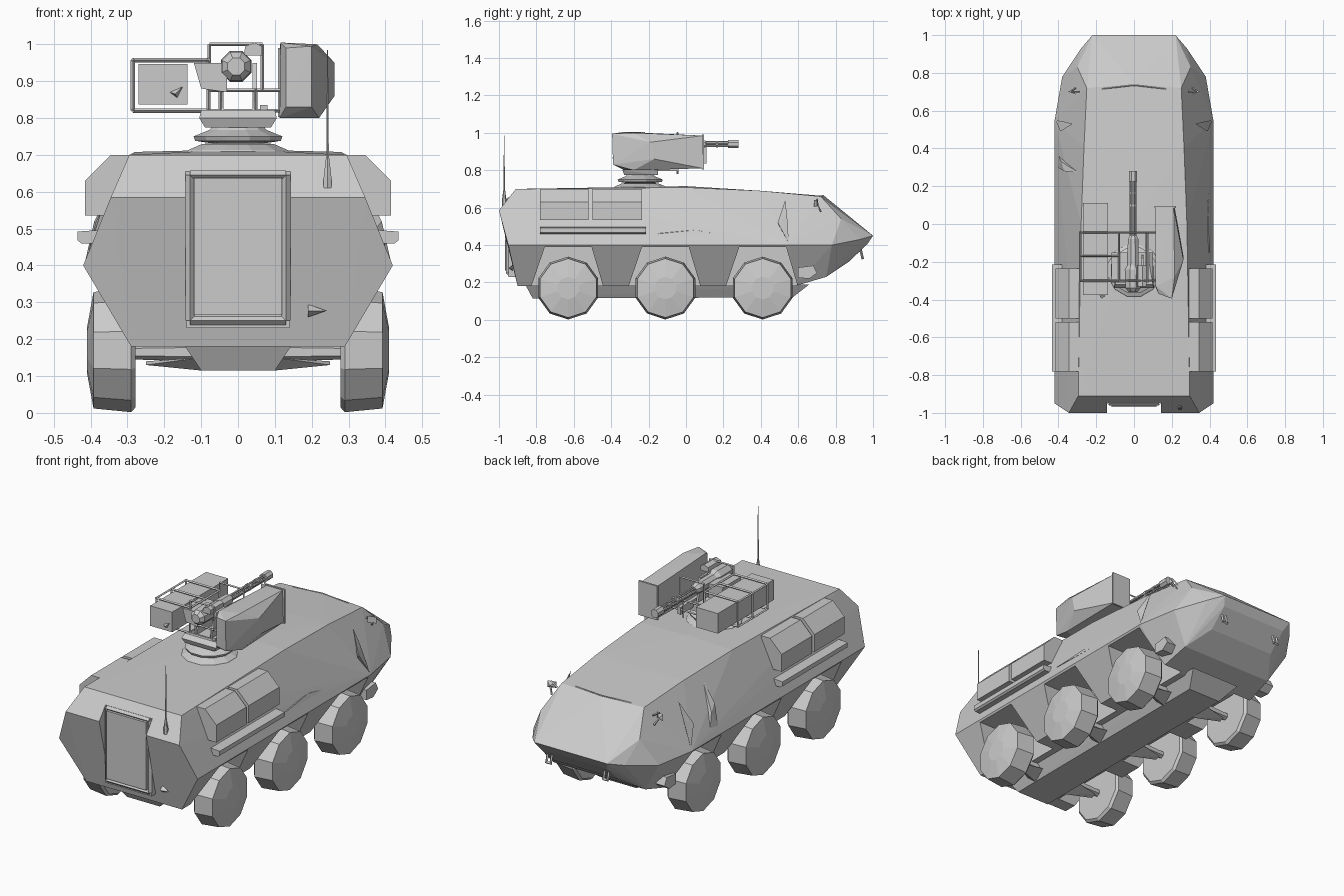
import bpy, bmesh
from math import pi, cos, sin
from mathutils import Vector

if "Cube" in bpy.data.objects:
    bpy.data.objects.remove(bpy.data.objects["Cube"])


def finish(name, bm, mirror=False):
    bmesh.ops.recalc_face_normals(bm, faces=bm.faces)
    me = bpy.data.meshes.new(name)
    bm.to_mesh(me)
    bm.free()
    ob = bpy.data.objects.new(name, me)
    bpy.context.collection.objects.link(ob)
    if mirror:
        ob.modifiers.new("mirror", 'MIRROR').use_axis[0] = True
    return ob


def solid(name, pts, mirror=False):
    """Convex solid through the given corner points."""
    bm = bmesh.new()
    for p in pts:
        bm.verts.new(p)
    r = bmesh.ops.convex_hull(bm, input=bm.verts[:])
    junk = {g for g in r["geom_interior"] + r["geom_unused"] if isinstance(g, bmesh.types.BMVert)}
    bmesh.ops.delete(bm, geom=list(junk), context='VERTS')
    bmesh.ops.dissolve_limit(bm, angle_limit=0.02, verts=bm.verts[:], edges=bm.edges[:])
    return finish(name, bm, mirror)


def box(name, x, y, z, mirror=False):
    return solid(name, [(a, b, c) for a in x for b in y for c in z], mirror)


def prism_x(name, yz, x0, x1, mirror=False):
    return solid(name, [(x, y, z) for x in (x0, x1) for y, z in yz], mirror)


def lathe(name, rings, origin, axis='Z', n=10, mirror=False):
    """Rings of (offset, radius) around an axis."""
    bm = bmesh.new()
    o = Vector(origin)
    loops = []
    for h, r in rings:
        loop = []
        for i in range(n):
            a = 2 * pi * (i + .5) / n
            c, s = r * cos(a), r * sin(a)
            loop.append(bm.verts.new(o + Vector({'X': (h, c, s), 'Y': (c, h, s), 'Z': (c, s, h)}[axis])))
        loops.append(loop)
    for a, b in zip(loops, loops[1:]):
        for i in range(n):
            bm.faces.new((a[i], a[(i + 1) % n], b[(i + 1) % n], b[i]))
    bm.faces.new(loops[0])
    bm.faces.new(loops[-1])
    return finish(name, bm, mirror)


def rods(name, pairs, r=.004, n=4, mirror=False):
    bm = bmesh.new()
    for a, b in pairs:
        a, b = Vector(a), Vector(b)
        d = b - a
        m = d.to_track_quat('Z', 'Y').to_matrix().to_4x4()
        m.translation = (a + b) / 2
        bmesh.ops.create_cone(bm, cap_ends=True, segments=n, radius1=r, radius2=r, depth=d.length, matrix=m)
    return finish(name, bm, mirror)


def loop_xz(x0, x1, z0, z1, y):
    c = [(x0, y, z0), (x1, y, z0), (x1, y, z1), (x0, y, z1)]
    return list(zip(c, c[1:] + c[:1]))


def cut(ob, cutter):
    m = ob.modifiers.new("cut", 'BOOLEAN')
    m.operation, m.solver, m.object = 'DIFFERENCE', 'EXACT', cutter
    cutter.hide_render = True
    cutter.hide_set(True)


# Armoured hull, faceted, nose towards +y
half = [(.29, -.90, .18), (.42, -.95, .40), (.345, -1, .585), (.295, -.91, .70),
        (.28, 0, .708), (.265, .4, .69), (.25, .72, .66), (.30, .83, .54), (.22, 1, .45),
        (.28, .93, .43), (.38, .78, .40), (.42, .55, .40), (.20, .97, .405),
        (.20, .87, .31), (.28, .75, .23), (.29, .58, .18), (0, .74, .662), (0, 0, .715)]
hull = solid("hull", [(s * x, y, z) for x, y, z in half for s in (1, -1)])

# Wheel wells and door recess
wheel_y = (-.63, -.11, .41)
for y in wheel_y:
    for s in (1, -1):
        cut(hull, prism_x("well_cutter", [(y - .20, .17), (y + .19, .17), (y + .125, .39), (y - .125, .39)],
                          s * .18, s * .6))
cut(hull, box("door_cutter", (-.142, .142), (-1.1, -.945), (.24, .75)))

# Belly keel
solid("belly", [(s * x, y, z) for s in (1, -1) for x, y, z in
                [(.15, -.86, .19), (.10, -.82, .115), (.15, .66, .19), (.10, .57, .12)]])

# Rear door with frame, lower sill and hook
box("door_frame", (-.14, .14), (-.948, -.88), (.23, .65))
box("rear_door", (-.12, .12), (-.968, -.93), (.265, .637))
rods("door_rim", loop_xz(-.13, .13, .25, .645, -.95), .012)
solid("tow_hook", [(.19, -.925, .295), (.19, -.925, .26), (.24, -.94, .277), (.19, -.95, .277)])

# Wheels, suspension arms and hubs
for y in wheel_y:
    lathe("wheel", [(.278, .155), (.29, .168), (.392, .158), (.41, .06)], (0, y, .17), 'X', 10, True)
    solid("suspension_arm", [(.10, y - .10, .15), (.10, y + .04, .15), (.10, y - .05, .115),
                             (.25, y - .01, .13), (.25, y + .02, .14)], True)
    lathe("axle", [(.12, .025), (.285, .02)], (0, y, .165), 'X', 6, True)

# Side stowage boxes and rails
for y0, y1 in ((-.78, -.52), (-.50, -.235)):
    solid("stowage_box", [(x, y, z) for y in (y0, y1) for x, z in
                          [(.33, .535), (.415, .535), (.415, .63), (.345, .70), (.29, .70)]], True)
solid("side_rail", [(x, y, z) for y in (-.78, -.215) for x, z in
                    [(.38, .46), (.425, .46), (.435, .468), (.435, .492), (.38, .496)]], True)

# Side fins and seams
solid("side_fin", [(.375, .50, .50), (.415, .55, .41), (.325, .53, .64), (.39, .49, .52), (.36, .54, .56)], True)
solid("right_wedge", [(.385, -.16, .465), (.40, -.15, .46), (.39, .05, .48), (.398, .20, .452), (.38, .2, .455)])
solid("left_wedge", [(-.40, .36, .45), (-.405, .30, .44), (-.29, .27, .655), (-.37, .28, .55), (-.385, .33, .52)])

# Nose fittings: mirrors, lamps, tow eyes, hatch seam
rods("mirror_arm", [((.29, .70, .62), (.33, .70, .645)), ((.31, .72, .58), (.335, .70, .625))], .005, mirror=True)
solid("mirror_plate", [(x, y, z) for x, y in ((.305, .685), (.35, .70)) for z in (.605, .64)] +
      [(.33, .71, .62)], True)
solid("head_lamp", [(x, y, z) for x in (.28, .36) for y, z in
                    ((.60, .225), (.60, .28), (.68, .29), (.70, .25), (.66, .22))], True)
rods("tow_eye", [((.16, .93, .39), (.16, .945, .325)), ((.185, .93, .39), (.185, .945, .325)),
                 ((.155, .945, .33), (.19, .945, .33))], .007, mirror=True)
rods("hatch_seam", [((-.17, .715, .661), (0, .735, .664)), ((0, .735, .664), (.17, .715, .661))], .003)

# Antenna
lathe("antenna", [(.61, .013), (.64, .012), (.70, .004), (.985, .0015)], (.243, -.972, 0), 'Z', 6)

# Turret ring and pedestal
lathe("turret_ring", [(.70, .15), (.713, .14), (.73, .10), (.731, .07), (.738, .12), (.75, .125),
                      (.768, .08), (.78, .07)], (0, -.245, 0), 'Z', 12)
solid("pedestal", [(s * x, y, z) for s in (1, -1) for x, y, z in
                   [(.09, -.33, .775), (.105, -.34, .80), (.10, -.32, .822),
                    (.09, -.15, .775), (.10, -.15, .80), (.07, -.15, .822)]])
for x in (-.045, .045):
    prism_x("gun_yoke", [(-.31, .80), (-.16, .80), (-.18, .95), (-.26, .95)], x - .006, x + .006)

# Rotary gun
lathe("gun_body", [(-.36, .025), (-.34, .042), (-.24, .045), (-.22, .032), (-.08, .03), (-.06, .018)],
      (-.005, 0, .94), 'Y', 8)
rods("gun_barrels", [((-.005 + .013 * cos(a), -.08, .94 + .013 * sin(a)),
                      (-.005 + .013 * cos(a), .27, .94 + .013 * sin(a)))
                     for a in [i * pi / 3 for i in range(6)]], .005, 5)
for y0, y1, r in ((.09, .105, .02), (.16, .17, .019), (.225, .28, .024)):
    lathe("barrel_clamp", [(y0, r), (y1, r)], (-.005, 0, .94), 'Y', 8)
solid("ammo_feed", [(x, y, z) for y in (-.31, -.15) for x, z in
                    [(-.12, .95), (-.10, .88), (-.03, .87), (-.03, .95)]])
solid("gun_sight", [(x, y, z) for y in (-.33, -.22) for x, z in
                    [(.015, .97), (.065, .97), (.065, .995), (.045, 1.005), (.02, .995)]])

# Left missile box inside its cage
box("left_launcher", (-.27, -.137), (-.375, .11), (.837, .947))
solid("launcher_handle", [(-.15, -.38, .885), (-.185, -.378, .87), (-.165, -.378, .855), (-.17, -.395, .865)])
cage = []
for y in (-.30, -.17, -.045):
    cage += loop_xz(-.285, -.08, .82, .957, y)
for x, z in ((-.285, .82), (-.285, .957), (-.08, .82), (-.08, .957)):
    cage.append(((x, -.305, z), (x, -.04, z)))
rods("launcher_cage", cage, .006)

# Central gun cage
frame = []
for y in (-.30, -.045):
    frame += loop_xz(-.078, .066, .875, 1.0, y)
    frame += [((-.08, y, .875), (.12, y, .875)), ((-.048, y, .78), (-.048, y, .88)),
              ((.048, y, .78), (.048, y, .88)), ((-.08, y, .82), (.12, y, .82))]
for x, z in ((-.078, .875), (.066, .875)):
    frame.append(((x, -.30, z), (x, -.045, z)))
rods("gun_cage", frame, .005)
box("cage_block", (.06, .08), (-.31, -.04), (.795, .835))

# Right armoured sensor housing
solid("right_housing", [(.113, .09, .81), (.113, .09, .985), (.215, .09, .81), (.21, .09, .985),
                        (.113, -.33, .80), (.115, -.33, 1.005), (.22, -.28, .80), (.215, -.28, 1.0),
                        (.262, -.17, .86), (.262, -.19, .95), (.20, -.39, .83), (.20, -.395, .995),
                        (.13, -.37, .83), (.13, -.37, .99)])
box("housing_lip", (.108, .222), (.085, .095), (.803, .99))
